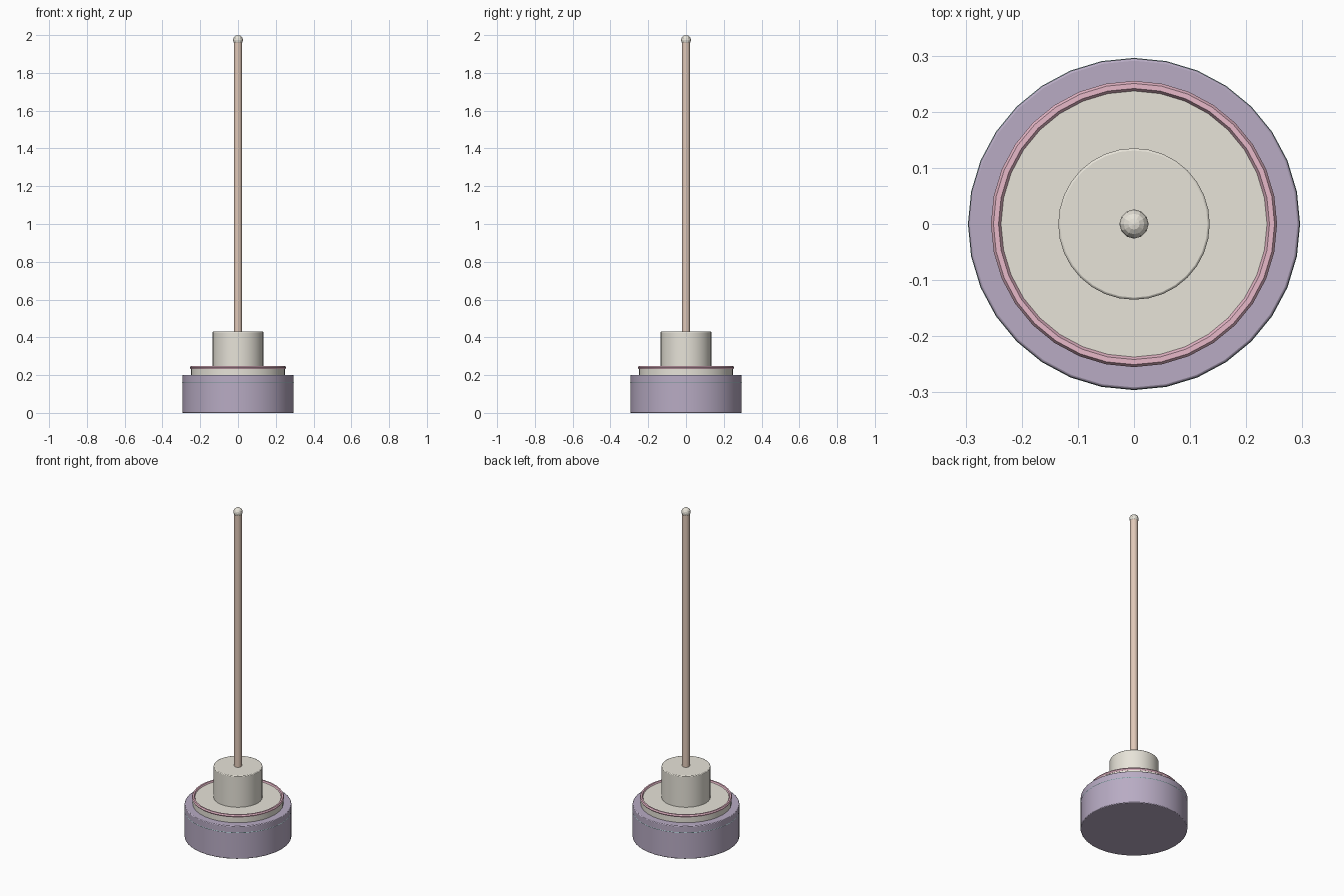
import bpy, math

if "Cube" in bpy.data.objects:
    bpy.data.objects.remove(bpy.data.objects["Cube"])


def paint(obj, name, color):
    mat = bpy.data.materials.get(name) or bpy.data.materials.new(name)
    mat.diffuse_color = (*color, 1)
    mat.use_nodes = True
    mat.node_tree.nodes["Principled BSDF"].inputs["Base Color"].default_value = mat.diffuse_color
    obj.data.materials.append(mat)


def smooth():
    bpy.ops.object.shade_smooth_by_angle(angle=math.radians(35))


def cylinder(name, radius, z0, z1, sides, mat, bevel=0):
    bpy.ops.mesh.primitive_cylinder_add(vertices=sides, radius=radius,
                                        depth=z1 - z0, location=(0, 0, (z0 + z1) / 2))
    obj = bpy.context.object
    obj.name = name
    paint(obj, *mat)
    smooth()
    if bevel:
        mod = obj.modifiers.new("edge_bevel", 'BEVEL')
        mod.width = bevel
        mod.segments = 2
        mod.limit_method = 'ANGLE'
        mod.angle_limit = math.radians(40)
    return obj


def ring(name, major, minor, z, mat):
    bpy.ops.mesh.primitive_torus_add(major_radius=major, minor_radius=minor,
                                     major_segments=32, minor_segments=6,
                                     location=(0, 0, z))
    obj = bpy.context.object
    obj.name = name
    paint(obj, *mat)
    smooth()


CREAM = ("cream", (0.80, 0.77, 0.69))
PURPLE = ("purple", (0.48, 0.41, 0.55))
PINK = ("pink", (0.80, 0.48, 0.58))
TEAL = ("teal", (0.35, 0.62, 0.62))
WOOD = ("tan", (0.75, 0.58, 0.48))

# Stepped base
cylinder("base", 0.295, 0.0, 0.20, 32, PURPLE, 0.004)
cylinder("upper_disc", 0.25, 0.19, 0.24, 32, CREAM)
cylinder("hub", 0.135, 0.235, 0.43, 32, CREAM, 0.004)

# Trim rings
ring("base_trim", 0.291, 0.005, 0.16, TEAL)
ring("disc_trim", 0.246, 0.009, 0.24, PINK)

# Rod with rounded tip
cylinder("rod", 0.022, 0.42, 1.975, 16, WOOD)
bpy.ops.mesh.primitive_uv_sphere_add(segments=12, ring_count=8, radius=0.026,
                                     location=(0, 0, 1.974))
tip = bpy.context.object
tip.name = "rod_tip"
paint(tip, *CREAM)
